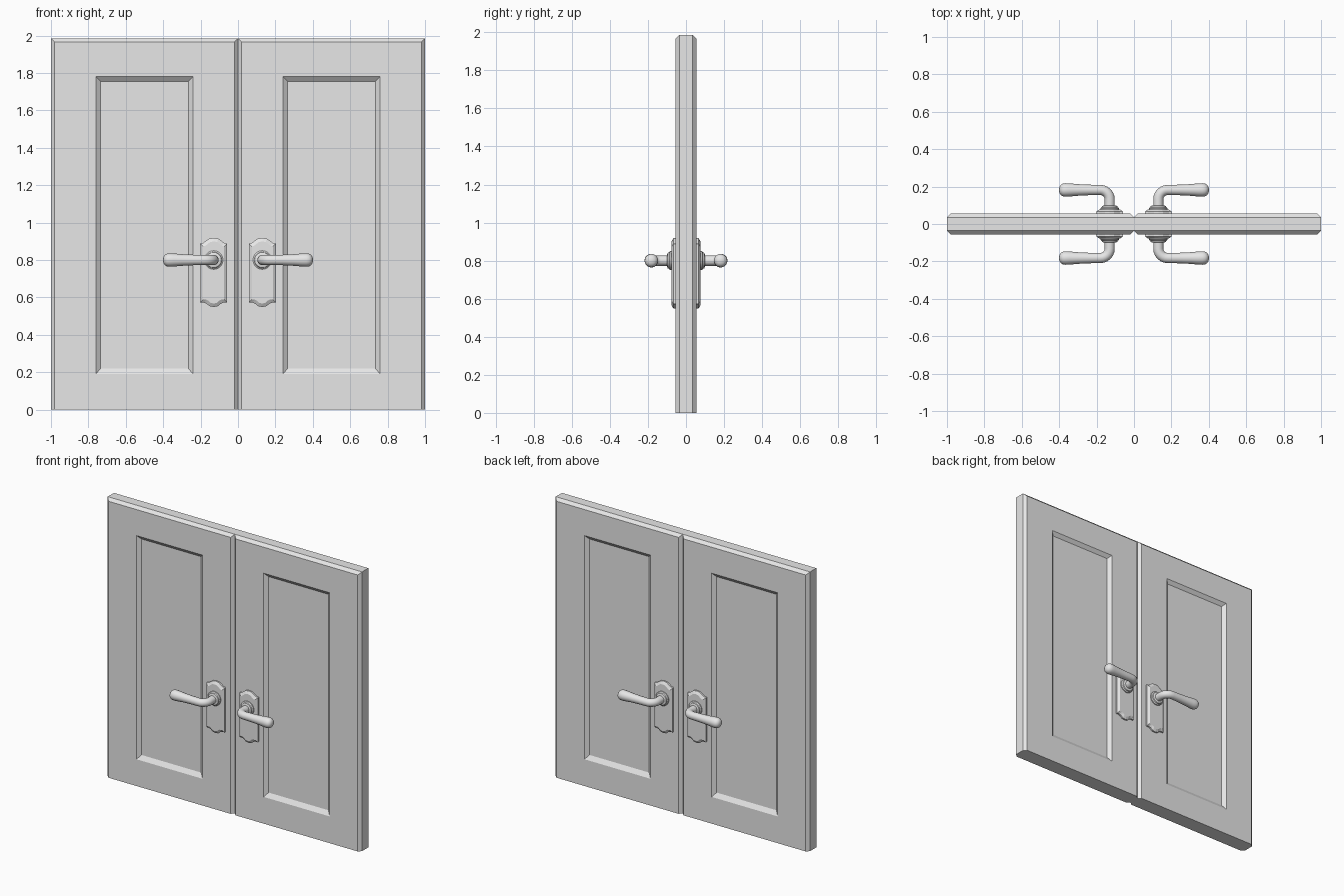
import bpy, bmesh
from math import sin, cos, pi, radians
from mathutils import Vector

cube = bpy.data.objects.get("Cube")
if cube:
    bpy.data.objects.remove(cube, do_unlink=True)

# One plain grey for everything
GREY = (0.8, 0.8, 0.8, 1.0)
grey = bpy.data.materials.new("plain grey")
grey.use_nodes = True
grey.diffuse_color = GREY
grey.node_tree.nodes["Principled BSDF"].inputs["Base Color"].default_value = GREY


def loft(name, rings, smooth=False, sx=1, sy=1):
    """Skin a stack of equal-sized rings and cap both ends; sx, sy mirror it."""
    bm = bmesh.new()
    loops = [[bm.verts.new((sx * x, sy * y, z)) for x, y, z in r] for r in rings]
    n = len(loops[0])
    for a, b in zip(loops, loops[1:]):
        for i in range(n):
            j = (i + 1) % n
            bm.faces.new((a[i], a[j], b[j], b[i]))
    bm.faces.new(loops[0])
    bm.faces.new(loops[-1])
    bmesh.ops.recalc_face_normals(bm, faces=bm.faces)
    mesh = bpy.data.meshes.new(name)
    bm.to_mesh(mesh)
    bm.free()
    mesh.materials.append(grey)
    ob = bpy.data.objects.new(name, mesh)
    bpy.context.collection.objects.link(ob)
    if smooth:
        bpy.ops.object.select_all(action='DESELECT')
        ob.select_set(True)
        bpy.context.view_layer.objects.active = ob
        bpy.ops.object.shade_smooth_by_angle(angle=radians(35))
    return ob


def rect(x0, x1, z0, z1, y):
    return [(x0, y, z0), (x1, y, z0), (x1, y, z1), (x0, y, z1)]


def circle(center, along, radius, n=20):
    """Ring around a direction lying in the xy plane."""
    side = Vector((along.y, -along.x, 0))
    up = Vector((0, 0, 1))
    return [center + radius * (cos(2 * pi * i / n) * side + sin(2 * pi * i / n) * up)
            for i in range(n)]


# Door leaf: from recessed panel out to the chamfered edge, one side
LEAF = [((0.265, 0.735, 0.22, 1.755), 0.035),
        ((0.24, 0.76, 0.19, 1.78), 0.055),
        ((0.02, 0.98, 0.0, 1.965), 0.055),
        ((0.0, 1.0, 0.0, 1.985), 0.035)]
leaf_rings = ([rect(*r, y) for r, y in LEAF]
              + [rect(*r, -y) for r, y in reversed(LEAF)])

# Lock plate: right half of its outline, around the handle axis
HX, HZ = 0.13, 0.80
half = [(0.0, 0.549), (0.022, 0.553), (0.038, 0.566), (0.052, 0.572), (0.072, 0.572),
        (0.072, 0.888), (0.056, 0.892), (0.042, 0.902), (0.024, 0.914), (0.0, 0.918)]
outline = half + [(-x, z) for x, z in reversed(half[1:-1])]
MID = 0.733


def plate_ring(y, kx, kz):
    return [(HX + kx * x, y, MID + kz * (z - MID)) for x, z in outline]


plate_rings = [plate_ring(0.05, 1, 1), plate_ring(0.066, 1, 1), plate_ring(0.077, 0.78, 0.9)]

# Rosette: stepped collar turned about y
Y = Vector((0, 1, 0))
rosette_rings = [circle(Vector((HX, y, HZ)), Y, r) for y, r in
                 [(0.07, 0.050), (0.084, 0.050), (0.089, 0.043), (0.096, 0.041), (0.1, 0.03)]]

# Lever: straight neck, quarter bend, then a swelling grip with a rounded end
X = Vector((1, 0, 0))
BEND = 0.05
lever_rings = [circle(Vector((HX, y, HZ)), Y, 0.027) for y in (0.08, 0.132)]
for k in range(1, 7):
    a = pi / 2 * k / 6
    c = Vector((HX + BEND * (1 - cos(a)), 0.132 + BEND * sin(a), HZ))
    lever_rings.append(circle(c, Vector((sin(a), cos(a), 0)), 0.027))
for x, r in [(0.24, 0.028), (0.30, 0.031), (0.345, 0.035), (0.365, 0.036), (0.38, 0.034),
             (0.391, 0.027), (0.397, 0.018), (0.4, 0.006)]:
    lever_rings.append(circle(Vector((x, 0.182, HZ)), X, r))

# Two leaves, each with a handle set on both faces
for side, sx in (("left", 1), ("right", -1)):
    loft(f"{side}_door_leaf", leaf_rings, sx=sx)
    for face, sy in (("front", -1), ("back", 1)):
        tag = f"{side}_{face}"
        loft(f"{tag}_lock_plate", plate_rings, sx=sx, sy=sy)
        loft(f"{tag}_rosette", rosette_rings, True, sx, sy)
        loft(f"{tag}_lever", lever_rings, True, sx, sy)
